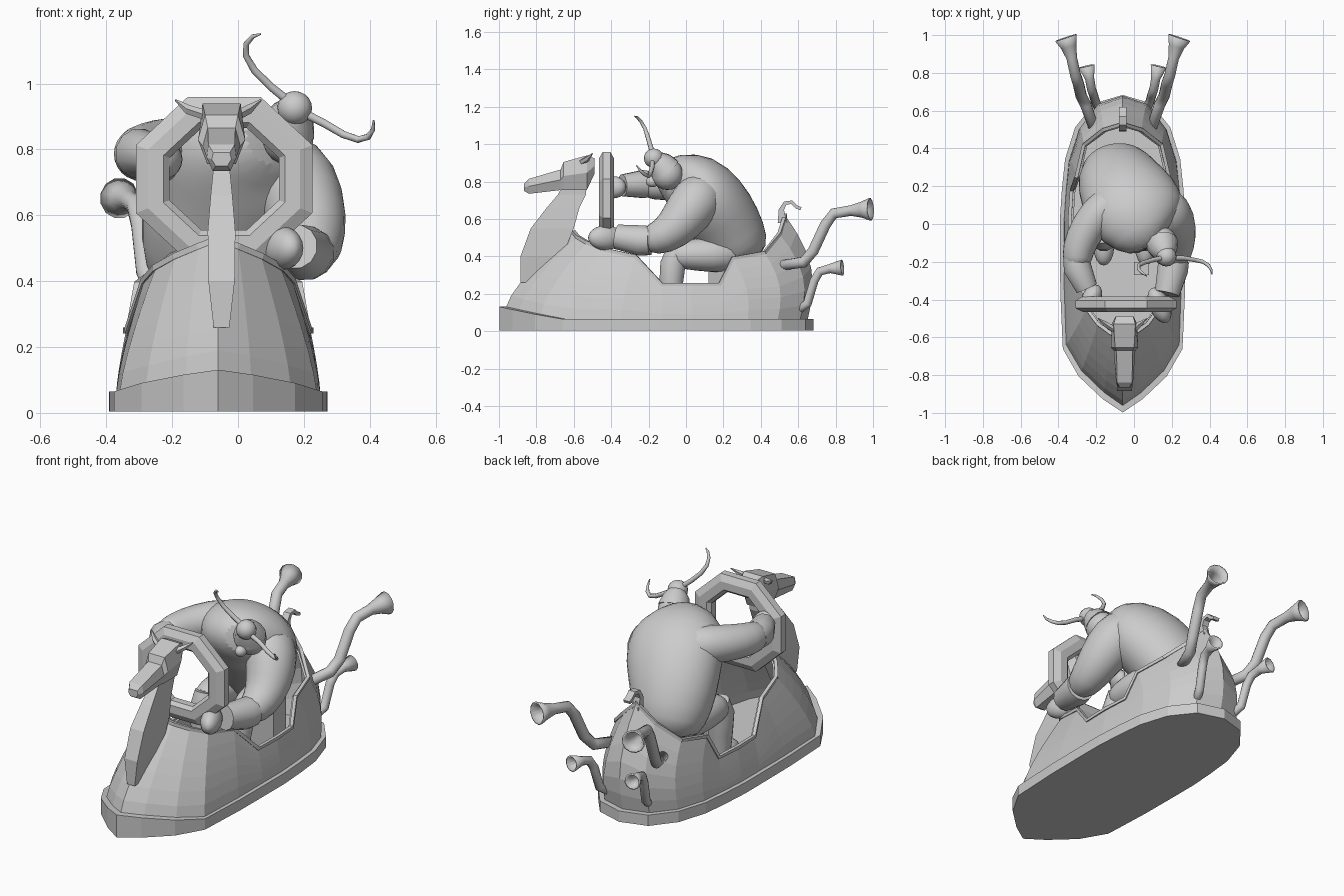
import bpy, math
from mathutils import Vector

cube = bpy.data.objects.get("Cube")
if cube:
    bpy.data.objects.remove(cube)

CX = -0.06  # centreline of the vehicle
grey = bpy.data.materials.new("plain_grey")
grey.use_nodes = True
grey.diffuse_color = (0.6, 0.6, 0.6, 1)
grey.node_tree.nodes["Principled BSDF"].inputs["Base Color"].default_value = (0.6, 0.6, 0.6, 1)


def make(name, verts, faces, smooth=False):
    mesh = bpy.data.meshes.new(name)
    mesh.from_pydata([tuple(v) for v in verts], [], faces)
    mesh.materials.append(grey)
    obj = bpy.data.objects.new(name, mesh)
    bpy.context.collection.objects.link(obj)
    bpy.ops.object.select_all(action="DESELECT")
    obj.select_set(True)
    bpy.context.view_layer.objects.active = obj
    bpy.ops.object.mode_set(mode="EDIT")
    bpy.ops.mesh.select_all(action="SELECT")
    bpy.ops.mesh.normals_make_consistent(inside=False)
    bpy.ops.object.mode_set(mode="OBJECT")
    if smooth:
        bpy.ops.object.shade_smooth_by_angle(angle=math.radians(50))
    return obj


def loft(name, rings, caps=True, smooth=False, loop=False):
    n = len(rings[0])
    verts = [v for ring in rings for v in ring]
    m = len(rings)
    faces = []
    for r in range(m if loop else m - 1):
        a, b = r * n, ((r + 1) % m) * n
        faces += [(a + i, a + (i + 1) % n, b + (i + 1) % n, b + i) for i in range(n)]
    if caps and not loop:
        faces += [tuple(range(n)), tuple((m - 1) * n + i for i in range(n))]
    return make(name, verts, faces, smooth)


def tube(name, pts, ref=(1, 0, 0), sides=12, smooth=True, caps=True, sub=0, loop=False):
    """Round loft through points (x, y, z, side radius, optional other radius)."""
    centres = [Vector(p[:3]) for p in pts]
    rings, m = [], len(pts)
    for i, p in enumerate(pts):
        nxt = centres[(i + 1) % m] if loop else centres[min(i + 1, m - 1)]
        prv = centres[i - 1] if loop else centres[max(i - 1, 0)]
        t = (nxt - prv).normalized()
        side = Vector(ref) - t * t.dot(Vector(ref))
        side.normalize()
        other = t.cross(side)
        angles = [math.tau * (k + 0.5) / sides for k in range(sides)]
        rings.append([centres[i] + side * math.cos(a) * p[3] + other * math.sin(a) * p[-1] for a in angles])
    obj = loft(name, rings, caps, smooth, loop)
    if sub:
        obj.modifiers.new("rounding", "SUBSURF").levels = sub
        obj.modifiers["rounding"].render_levels = sub
    return obj


def ball(name, centre, size, turn=(0, 0, 0)):
    bpy.ops.mesh.primitive_uv_sphere_add(segments=16, ring_count=10, location=centre, rotation=turn)
    obj = bpy.context.object
    obj.name = name
    obj.scale = size
    obj.data.materials.append(grey)
    bpy.ops.object.shade_smooth_by_angle(angle=math.radians(50))


def both_sides(half):
    """Mirror a half outline, bow to stern, into a closed ring."""
    pts = [Vector((CX + x, y, z)) for x, y, z in half]
    return pts + [Vector((2 * CX - p.x, p.y, p.z)) for p in reversed(pts[1:-1])]


# Hull: lower outline lofted up to the cut-out rim, fuller at the stern
base = [(0, -.965), (.1, -.895), (.22, -.78), (.3, -.64), (.31, -.35), (.31, -.13), (.31, .03),
        (.3, .18), (.285, .33), (.235, .49), (.14, .61), (0, .65)]
rim = [(0, -.6, .53), (.06, -.58, .505), (.13, -.53, .475), (.19, -.45, .44), (.225, -.27, .4),
       (.275, -.13, .25), (.28, .03, .25), (.27, .18, .25), (.245, .25, .39), (.205, .42, .42),
       (.1, .5, .52), (0, .53, .62)]
hull_rings = []
for step in range(7):
    t = step / 6
    half = []
    for (bx, by), (rx, ry, rz) in zip(base, rim):
        low = .06 + .07 * max(0, (-by - .7) / .3)
        ease = t ** (1.4 if by < 0 else 2.2)
        bulge = .045 * math.sin(math.pi * t) * max(0, by / .65) ** 2
        half.append((bx + (rx - bx) * t ** 1.3, by + (ry - by) * ease + bulge, low + (rz - low) * t))
    hull_rings.append(both_sides(half))
hull = loft("hull", hull_rings, caps=False)
wall = hull.modifiers.new("wall", "SOLIDIFY")
wall.thickness = .02
wall.offset = -1
tube("hull_rim", [(*p, .013) for p in both_sides(rim)], ref=(0, 0, 1), sides=4, smooth=False, loop=True)

# Bumper skirt, capped to make the underside and the floor
skirt = []
for level, grow in ((0, .022), (1, .022), (1, -.01)):
    half = []
    for bx, by in base:
        height = .065 + .065 * max(0, (-by - .66) / .3) if level else .004
        d = Vector((bx, by * .4)).normalized()
        half.append((bx + d.x * grow if bx else 0, by + d.y * grow * 1.5, height))
    skirt.append(both_sides(half))
loft("bumper", skirt)

# Figurehead neck and head, lofted from flat sections
neck = [(.26, -.885, -.72, .024), (.4, -.885, -.66, .04), (.55, -.83, -.6, .042),
        (.66, -.745, -.57, .033), (.73, -.685, -.535, .026), (.8, -.65, -.53, .026)]
loft("figurehead_neck", [[(CX + .01 + s * w, y, z) for s, y in ((-1, f), (1, f), (1, b), (-1, b))]
                         for z, f, b, w in neck])
head = [(-.865, .75, .79, .03, .025), (-.84, .735, .815, .045, .04), (-.67, .755, .865, .057, .042),
        (-.655, .755, .905, .072, .05), (-.53, .755, .94, .068, .058), (-.49, .84, .925, .048, .045)]
loft("figurehead_head", [[(CX + .01 + x, y, z) for x, z in
                          ((-w * .6, lo), (w * .6, lo), (w, (lo + hi) / 2), (u, hi), (-u, hi), (-w, (lo + hi) / 2))]
                         for y, lo, hi, w, u in head])
for s, label in ((1, "left"), (-1, "right")):
    tube("figurehead_ear_" + label, [(CX + .01 + s * .05, -.56, .905, .016), (CX + s * .09, -.53, .92, .015),
         (CX + s * .13, -.5, .95, .003)], ref=(0, 1, 0), sides=5, smooth=False)

# Steering wheel: eight-sided ring with a chamfered section
section = [(.25, -.04), (.29, -.02), (.29, .02), (.25, .04), (.2, .04), (.18, .02), (.18, -.02), (.2, -.04)]
loft("steering_wheel", [[(-.042 + r * math.cos(a), -.425 + d, .71 + r * .93 * math.sin(a)) for r, d in section]
                        for a in [math.tau * (k + .5) / 8 for k in range(8)]], loop=True)

# Exhaust pipes with flared mouths
for s, label in ((1, "left"), (-1, "right")):
    for kind, path in (
        ("upper", [(.15, .5, .35, .028), (.195, .63, .37, .03), (.22, .68, .43, .03), (.235, .745, .57, .03),
                   (.25, .79, .63, .029), (.27, .88, .645, .029), (.285, .94, .65, .044), (.3, .985, .652, .062)]),
        ("lower", [(.11, .57, .09, .022), (.145, .65, .15, .024), (.155, .685, .27, .024), (.165, .715, .32, .024),
                   (.175, .77, .335, .025), (.19, .835, .34, .044)])):
        pipe = tube(kind + "_exhaust_" + label, [(CX + s * x, y, z, r) for x, y, z, r in path], sides=12, caps=False)
        pipe.modifiers.new("wall", "SOLIDIFY").thickness = .008

# Curled stern ornament
curl = [(.515, .58, .035), (.51, .65, .02), (.53, .685, .015), (.565, .69, .014), (.59, .665, .013), (.615, .655, .012)]
tube("stern_curl", [(CX, y, z, .028, r) for y, z, r in curl], sides=4, smooth=False)

# Rider: hunched torso leaning to the left
tube("torso", [(-.09, .31, .36, .14, .12), (-.09, .28, .43, .2, .18), (-.075, .215, .56, .235, .2),
               (-.015, .135, .69, .265, .205), (.02, .04, .785, .265, .19), (.06, -.05, .82, .19, .135),
               (.11, -.1, .83, .1, .085)], sides=20, sub=1)

# Right arm reaches high, left arm hangs low
tube("right_sleeve", [(-.08, .14, .8, .11), (-.2, .05, .8, .105), (-.28, -.08, .79, .095),
                      (-.305, -.18, .785, .085), (-.29, -.23, .785, .07)], sub=1)
tube("right_cuff", [(-.31, -.17, .785, .068), (-.3, -.23, .787, .077), (-.25, -.34, .78, .06)])
ball("right_hand", (-.225, -.39, .77), (.05, .075, .06), (0, 0, -.5))
tube("left_sleeve", [(.1, .12, .78, .13), (.18, .05, .69, .145), (.215, -.03, .58, .125),
                     (.225, -.12, .5, .1), (.21, -.23, .48, .078)], sub=1)
tube("left_cuff", [(.215, -.19, .485, .08), (.205, -.24, .485, .084), (.175, -.37, .505, .068)])
ball("left_hand", (.135, -.43, .5), (.055, .1, .066), (0, 0, .4))

# Legs and shoes
for s, label in ((1, "left"), (-1, "right")):
    x = CX + .01
    tube("thigh_" + label, [(x + s * .07, .28, .41, .1), (x + s * .11, .13, .41, .1),
                            (x + s * .12, -.02, .41, .08), (x + s * .12, -.08, .4, .06)], sub=1)
    tube("shin_" + label, [(x + s * .12, -.05, .44, .055), (x + s * .12, -.07, .36, .07),
                           (x + s * .11, -.08, .25, .065), (x + s * .11, -.08, .15, .055)])
    ball("shoe_" + label, (x + s * .11, -.12, .13), (.055, .1, .055))
tube("seat", [(CX, .26, .08, .15), (CX, .26, .33, .15)], sides=8, smooth=False)
loft("pedal", [[(x, y, z) for x, y in ((.0, -.27), (.08, -.27), (.08, -.2), (.0, -.2))] for z in (.1, .3)])

# Rider's head, cap and curved horns
ball("rider_head", (.15, -.1, .84), (.08, .085, .085))
ball("nose", (.145, -.18, .8), (.03, .035, .03))
tube("cap", [(.15, -.11, .86, .086), (.16, -.14, .9, .07), (.17, -.165, .925, .045)])
ball("cap_dome", (.172, -.172, .925), (.053, .053, .052))
horn_a = [(.15, -.18, .95, .014), (.1, -.19, .99, .013), (.05, -.205, 1.04, .012), (.024, -.22, 1.085, .01),
          (.025, -.24, 1.12, .009), (.045, -.26, 1.143, .007), (.068, -.275, 1.15, .003)]
horn_b = [(.2, -.18, .91, .014), (.26, -.18, .88, .013), (.32, -.19, .845, .012), (.365, -.2, .83, .011),
          (.395, -.22, .838, .01), (.41, -.245, .86, .007), (.412, -.265, .888, .003)]
for label, path in (("right", horn_a), ("left", horn_b)):
    tube("cap_horn_" + label, path, ref=(0, 1, 0), sides=8)
